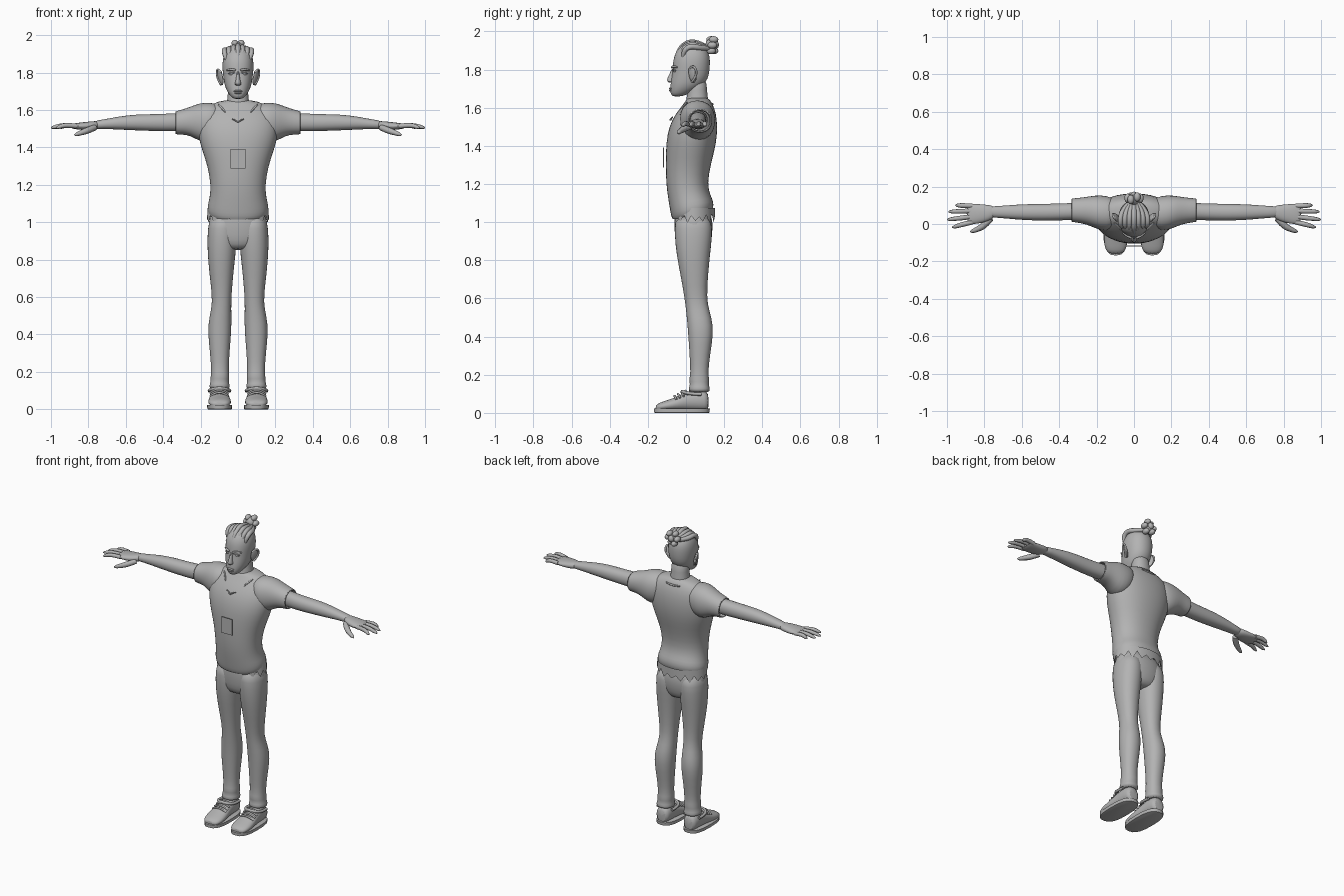
import bpy, bmesh, math
from mathutils import Vector

grey = bpy.data.materials.new("plain_grey")
grey.diffuse_color = (0.45, 0.45, 0.45, 1)


def add_mesh(name, bm, subsurf=0):
    me = bpy.data.meshes.new(name)
    bmesh.ops.recalc_face_normals(bm, faces=bm.faces)
    bm.to_mesh(me)
    bm.free()
    me.materials.append(grey)
    ob = bpy.data.objects.new(name, me)
    bpy.context.collection.objects.link(ob)
    if subsurf:
        ob.modifiers.new("smooth", "SUBSURF").levels = subsurf
        ob.modifiers["smooth"].render_levels = subsurf
    return ob


def loft(name, axis, rings, caps=(True, True), n=16, p=2.2, sx=1, subsurf=1, bend=None):
    """Skin rounded sections (t, u0, u1, v0, v1) along an axis."""
    bm = bmesh.new()
    loops = []
    for t, u0, u1, v0, v1 in rings:
        loop = []
        for i in range(n):
            c, s = math.cos(math.tau * i / n), math.sin(math.tau * i / n)
            u = (u0 + u1) / 2 + (u1 - u0) / 2 * math.copysign(abs(c) ** (2 / p), c)
            v = (v0 + v1) / 2 + (v1 - v0) / 2 * math.copysign(abs(s) ** (2 / p), s)
            co = {"x": (t, u, v), "y": (u, t, v), "z": (u, v, t)}[axis]
            if bend:
                co = bend(*co)
            loop.append(bm.verts.new((co[0] * sx, co[1], co[2])))
        loops.append(loop)
    for a, b in zip(loops, loops[1:]):
        for i in range(n):
            j = (i + 1) % n
            bm.faces.new((a[i], a[j], b[j], b[i]))
    if caps[0]:
        bm.faces.new(loops[0])
    if caps[1]:
        bm.faces.new(loops[-1])
    return add_mesh(name, bm, subsurf)


def tube(name, pts, radii, sx=1):
    """Round tapered strand through points."""
    cu = bpy.data.curves.new(name, "CURVE")
    cu.dimensions = "3D"
    cu.bevel_depth = 1
    cu.bevel_resolution = 2
    cu.use_fill_caps = True
    sp = cu.splines.new("NURBS")
    sp.points.add(len(pts) - 1)
    for q, co, r in zip(sp.points, pts, radii):
        q.co = (co[0] * sx, co[1], co[2], 1)
        q.radius = r
    sp.use_endpoint_u = True
    sp.order_u = 3
    sp.resolution_u = 4
    cu.materials.append(grey)
    ob = bpy.data.objects.new(name, cu)
    bpy.context.collection.objects.link(ob)
    return ob


def ball(name, loc, scale, rot=(0, 0, 0)):
    bm = bmesh.new()
    bmesh.ops.create_uvsphere(bm, u_segments=14, v_segments=9, radius=1)
    ob = add_mesh(name, bm)
    ob.location, ob.scale, ob.rotation_euler = loc, scale, rot
    return ob


def zrings(*rows):
    """Rows of (z, half width, front y, back y), centred on x."""
    return [(z, -w, w, a, b) for z, w, a, b in rows]


# shirt body, hem higher at the back
loft("shirt", "z", zrings(
    (1.035, .150, -.07, .135), (1.05, .163, -.078, .145), (1.09, .165, -.085, .145),
    (1.13, .152, -.093, .128), (1.20, .146, -.105, .112), (1.30, .163, -.107, .130),
    (1.38, .192, -.106, .152), (1.46, .215, -.100, .165), (1.54, .218, -.075, .164),
    (1.60, .195, -.030, .150), (1.635, .140, -.002, .130), (1.655, .070, .005, .118)),
    caps=(False, True), n=24,
    bend=lambda x, y, z: (x, y, z + .2 * (y - .03) * max(0, min(1, (1.2 - z) / .12))))

# neck and head
loft("neck", "z", zrings((1.58, .075, -.02, .125), (1.64, .060, .002, .118),
                         (1.69, .054, .008, .110), (1.76, .056, .005, .110)))
loft("head", "z", zrings(
    (1.658, .024, -.070, -.025), (1.675, .042, -.083, .020), (1.71, .066, -.083, .085),
    (1.75, .076, -.079, .116), (1.79, .081, -.071, .124), (1.83, .085, -.070, .127),
    (1.87, .083, -.064, .126), (1.905, .071, -.046, .112), (1.93, .050, -.018, .085),
    (1.943, .020, .010, .055)), n=20)
loft("nose", "z", zrings((1.81, .007, -.074, -.05), (1.78, .009, -.086, -.05),
                         (1.75, .015, -.102, -.05), (1.738, .020, -.100, -.05),
                         (1.73, .013, -.088, -.05)), n=10)
for dz, w in ((.004, .024), (-.006, .021)):
    ball("lip", (0, -.078, 1.697 + dz), (w, .012, .006))
for s in (-1, 1):
    ball("eye", (.034 * s, -.054, 1.793), (.015, .013, .009))
    tube("brow", [(.014, -.074, 1.812), (.035, -.069, 1.820), (.060, -.047, 1.812)],
         (.006, .008, .004), s)
    tube("eyelid", [(.017, -.069, 1.796), (.034, -.070, 1.805), (.053, -.054, 1.795)],
         (.003, .004, .003), s)
    ball("ear", (.094 * s, .035, 1.776), (.009, .024, .045), (0, .22 * s, -.5 * s))
    tube("ear_rim", [(.090, .018, 1.80), (.108, .032, 1.823), (.115, .056, 1.80),
                     (.106, .052, 1.76), (.091, .030, 1.735)], (.006,) * 5, s)

# pulled-back hair strands and bun
for i in range(-3, 4):
    x = i * .0215
    d = abs(i) * .006
    tube("hair_strand", [(x * .95, -.052 + d * 2, 1.868 - d * .3), (x * 1.1, -.032 + d, 1.916 - d),
                         (x * 1.15, .022, 1.948 - d * 1.3), (x * .95, .075, 1.935 - d * 1.2),
                         (x * .3, .120, 1.912)],
         (.008, .014, .015, .015, .012))
ball("bun_core", (0, .132, 1.928), (.030, .030, .036))
for i in range(6):
    a = math.tau * i / 6
    ball("bun_lock", (.034 * math.cos(a), .138 + .008 * math.sin(a * 2), 1.928 + .034 * math.sin(a)),
         (.018, .025, .018), (0, -a, 0))
ball("bun_lock", (0, .156, 1.93), (.019, .017, .021))

# neckline folds, chest notch and tag
for s in (-1, 1):
    tube("neckline_fold", [(.105, .005, 1.628), (.085, -.012, 1.612), (.068, -.034, 1.588)],
         (.004, .007, .003), s)
    tube("chest_notch", [(.032, -.070, 1.552), (.014, -.076, 1.545), (0, -.082, 1.536)],
         (.003, .004, .005), s)
tube("back_neck_fold", [(-.05, .135, 1.622), (0, .144, 1.614), (.05, .135, 1.622)],
     (.004, .008, .004))
bm = bmesh.new()
bmesh.ops.create_cube(bm, size=1)
tag = add_mesh("chest_tag", bm)
tag.location, tag.scale = (0, -.118, 1.34), (.08, .004, .105)

# trousers seat
loft("trouser_seat", "z", zrings((.85, .075, -.025, .10), (.88, .130, -.050, .125),
                                 (.93, .162, -.060, .138), (1.0, .160, -.064, .144),
                                 (1.09, .140, -.062, .120)), n=20)

# torn waistband edge around the sides and back
bm = bmesh.new()
prev = None
for i in range(27):
    a = math.radians(-50 + 280 * i / 26)
    x, y = .166 * math.cos(a), .041 + .112 * math.sin(a)
    lo = 1.0 if i % 2 else 1.035
    pair = [bm.verts.new((x, y, lo - .008 * math.sin(i * 2.3))), bm.verts.new((x * .98, y, 1.075))]
    if prev:
        bm.faces.new((prev[0], pair[0], pair[1], prev[1]))
    prev = pair
add_mesh("torn_waistband", bm)

for s in (-1, 1):
    # short sleeve, open at the cuff
    loft("sleeve", "x", [(.08, -.01, .13, 1.50, 1.63), (.15, -.045, .155, 1.42, 1.642),
                         (.205, -.025, .155, 1.43, 1.640), (.255, -.003, .146, 1.462, 1.618),
                         (.30, .006, .140, 1.468, 1.603), (.337, .010, .138, 1.468, 1.594),
                         (.337, .018, .130, 1.477, 1.586), (.30, .02, .125, 1.48, 1.585)],
         caps=(True, False), sx=s)
    # bare arm
    loft("arm", "x", [(.22, .025, .120, 1.490, 1.590), (.34, .020, .112, 1.484, 1.583),
                      (.45, .017, .109, 1.487, 1.578), (.54, .018, .108, 1.490, 1.578),
                      (.64, .024, .104, 1.495, 1.566), (.72, .033, .096, 1.499, 1.549),
                      (.78, .034, .096, 1.496, 1.542)], sx=s)
    # hand
    loft("palm", "x", [(.74, .036, .096, 1.500, 1.543), (.78, .014, .103, 1.492, 1.540),
                       (.83, .001, .108, 1.492, 1.535), (.875, -.003, .108, 1.498, 1.529),
                       (.895, .005, .104, 1.503, 1.524)], sx=s)
    for y0, y1, x1 in ((.097, .100, .955), (.070, .066, .992), (.040, .024, 1.0), (.010, -.017, .972)):
        tube("finger", [(.865, y0, 1.514), (.91, y0 * .6 + y1 * .4, 1.519),
                        ((.91 + x1) / 2, y0 * .3 + y1 * .7, 1.515), (x1 - .008, y1, 1.506), (x1, y1, 1.504)],
             (.013, .013, .012, .009, .003), s)
    tube("thumb", [(.765, .030, 1.506), (.80, -.008, 1.492), (.84, -.030, 1.478),
                   (.868, -.040, 1.468), (.875, -.042, 1.466)], (.016, .019, .014, .010, .003), s)
    # trouser leg with gathered cuff
    loft("trouser_leg", "z", [
        (.105, .046, .150, .018, .124), (.125, .042, .156, .010, .128), (.150, .050, .146, .022, .118),
        (.175, .044, .148, .014, .124), (.205, .050, .143, .024, .116), (.30, .045, .150, .018, .126),
        (.42, .034, .164, .010, .147), (.50, .034, .153, .003, .136), (.57, .036, .137, -.004, .112),
        (.66, .030, .146, -.018, .112), (.78, .018, .160, -.042, .122), (.88, .006, .166, -.058, .134),
        (.97, .004, .163, -.062, .142), (1.04, .010, .150, -.055, .125)], sx=s)
    # sneaker: sole, upper, ankle opening, laces
    loft("sole", "z", [(0, .036, .160, -.160, .118), (.002, .032, .164, -.168, .123),
                       (.022, .031, .165, -.169, .125), (.024, .036, .160, -.16, .12)],
         p=2.7, n=20, sx=s, subsurf=0)
    loft("shoe_upper", "y", [(-.160, .065, .132, .012, .040), (-.140, .042, .154, .01, .054),
                             (-.095, .034, .162, .01, .068), (-.045, .040, .158, .01, .086),
                             (.0, .047, .151, .01, .112), (.05, .050, .148, .01, .124),
                             (.10, .052, .146, .01, .118), (.120, .064, .134, .012, .10)], sx=s)
    for k in range(4):
        y, z = -.058 + k * .019, .082 + k * .009
        tube("lace", [(.052, y + .008, z - .012), (.075, y, z + .004), (.100, y - .003, z + .008),
                      (.125, y, z + .004), (.148, y + .008, z - .012)], (.006,) * 5, s)
    tube("shoe_collar", [(.046, .08, .098), (.042, .03, .100), (.060, -.012, .108), (.099, -.022, .114),
                         (.138, -.012, .108), (.156, .03, .100), (.152, .08, .098)], (.009,) * 7, s)

# turn strands into meshes and shade everything smoothly
bpy.ops.object.select_all(action="DESELECT")
for ob in bpy.context.scene.objects:
    if ob.type == "CURVE":
        ob.select_set(True)
        bpy.context.view_layer.objects.active = ob
bpy.ops.object.convert(target="MESH")
bpy.ops.object.select_all(action="SELECT")
tag.select_set(False)
bpy.ops.object.shade_smooth_by_angle(angle=math.radians(50))
